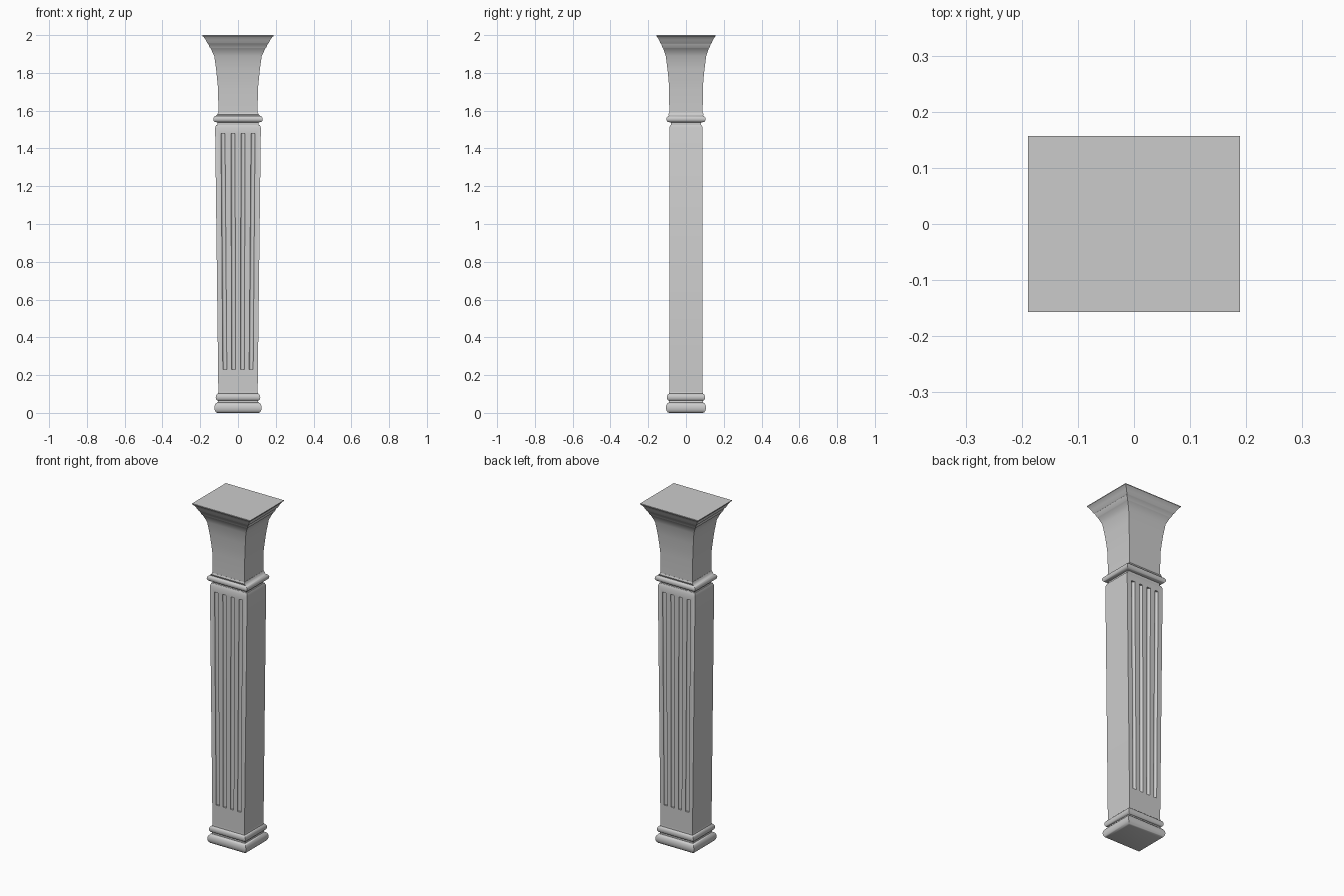
import bpy, bmesh, math

if "Cube" in bpy.data.objects:
    bpy.data.objects.remove(bpy.data.objects["Cube"])


def finish(obj):
    bpy.ops.object.select_all(action='DESELECT')
    bpy.context.view_layer.objects.active = obj
    obj.select_set(True)
    bpy.ops.object.shade_smooth_by_angle(angle=math.radians(35))


def make_object(name, bm):
    bmesh.ops.recalc_face_normals(bm, faces=bm.faces[:])
    mesh = bpy.data.meshes.new(name)
    bm.to_mesh(mesh)
    bm.free()
    obj = bpy.data.objects.new(name, mesh)
    bpy.context.collection.objects.link(obj)
    return obj


def loft(name, profile):
    """Stack of rectangles; each entry is (z, half width, half depth)."""
    bm = bmesh.new()
    rings = [[bm.verts.new((sx * hx, sy * hy, z))
              for sx, sy in ((-1, -1), (1, -1), (1, 1), (-1, 1))]
             for z, hx, hy in profile]
    for a, b in zip(rings, rings[1:]):
        for i in range(4):
            j = (i + 1) % 4
            bm.faces.new((a[i], a[j], b[j], b[i]))
    bm.faces.new(rings[0][::-1])
    bm.faces.new(rings[-1])
    return make_object(name, bm)


def bead(z0, z1, hx, hy, bulge, n=8):
    """Half-round moulding between two heights."""
    out = []
    for i in range(n + 1):
        t = math.pi * i / n
        s = bulge * math.sin(t)
        out.append((z0 + (z1 - z0) * (1 - math.cos(t)) / 2, hx + s, hy + s))
    return out


# Base with two rounded mouldings
base = loft("base", bead(0, 0.055, 0.108, 0.089, 0.017)
            + bead(0.065, 0.102, 0.106, 0.089, 0.012)
            + [(0.112, 0.104, 0.0885)])
finish(base)

# Shaft, widening slightly towards the top
Z0, Z1, W0, W1, D = 0.11, 1.525, 0.104, 0.121, 0.0885
shaft = loft("shaft", [(Z0, W0, D), (1.51, W1, D), (Z1, W1 - 0.006, D - 0.007)])

# Four flutes on the front and back, following the taper
bm = bmesh.new()
LOW, HIGH, R, SIDES = 0.23, 1.48, 0.011, 16
for face in (-1, 1):
    for frac in (-0.66, -0.22, 0.22, 0.66):
        rings = []
        for z in (LOW, HIGH):
            cx = frac * (W0 + (W1 - W0) * (z - Z0) / (1.51 - Z0))
            rings.append([bm.verts.new((cx + R * math.cos(2 * math.pi * (k + 0.5) / SIDES),
                                        face * D + R * math.sin(2 * math.pi * (k + 0.5) / SIDES), z))
                          for k in range(SIDES)])
        a, b = rings
        for i in range(SIDES):
            j = (i + 1) % SIDES
            bm.faces.new((a[i], a[j], b[j], b[i]))
        bm.faces.new(a[::-1])
        bm.faces.new(b)
cutter = make_object("flute_cutter", bm)
cutter.hide_render = True
mod = shaft.modifiers.new("flutes", 'BOOLEAN')
mod.operation = 'DIFFERENCE'
mod.solver = 'EXACT'
mod.object = cutter
bpy.context.view_layer.objects.active = shaft
bpy.ops.object.modifier_apply(modifier=mod.name)
bpy.data.objects.remove(cutter)
finish(shaft)

# Recessed neck and collar ring
collar = loft("collar", [(1.52, 0.108, 0.08), (1.538, 0.108, 0.08)]
              + bead(1.539, 1.572, 0.117, 0.09, 0.014)
              + [(1.58, 0.109, 0.093), (1.59, 0.105, 0.089)])
finish(collar)

# Flared capital with a stepped crown
capital = loft("capital", [
    (1.585, 0.104, 0.0885), (1.71, 0.105, 0.089), (1.76, 0.110, 0.092),
    (1.82, 0.116, 0.098), (1.89, 0.126, 0.107), (1.93, 0.145, 0.121),
    (1.933, 0.149, 0.124), (1.955, 0.158, 0.132), (1.958, 0.163, 0.136),
    (1.975, 0.171, 0.143), (1.99, 0.182, 0.152), (1.996, 0.189, 0.157),
    (2.0, 0.189, 0.157)])
finish(capital)
